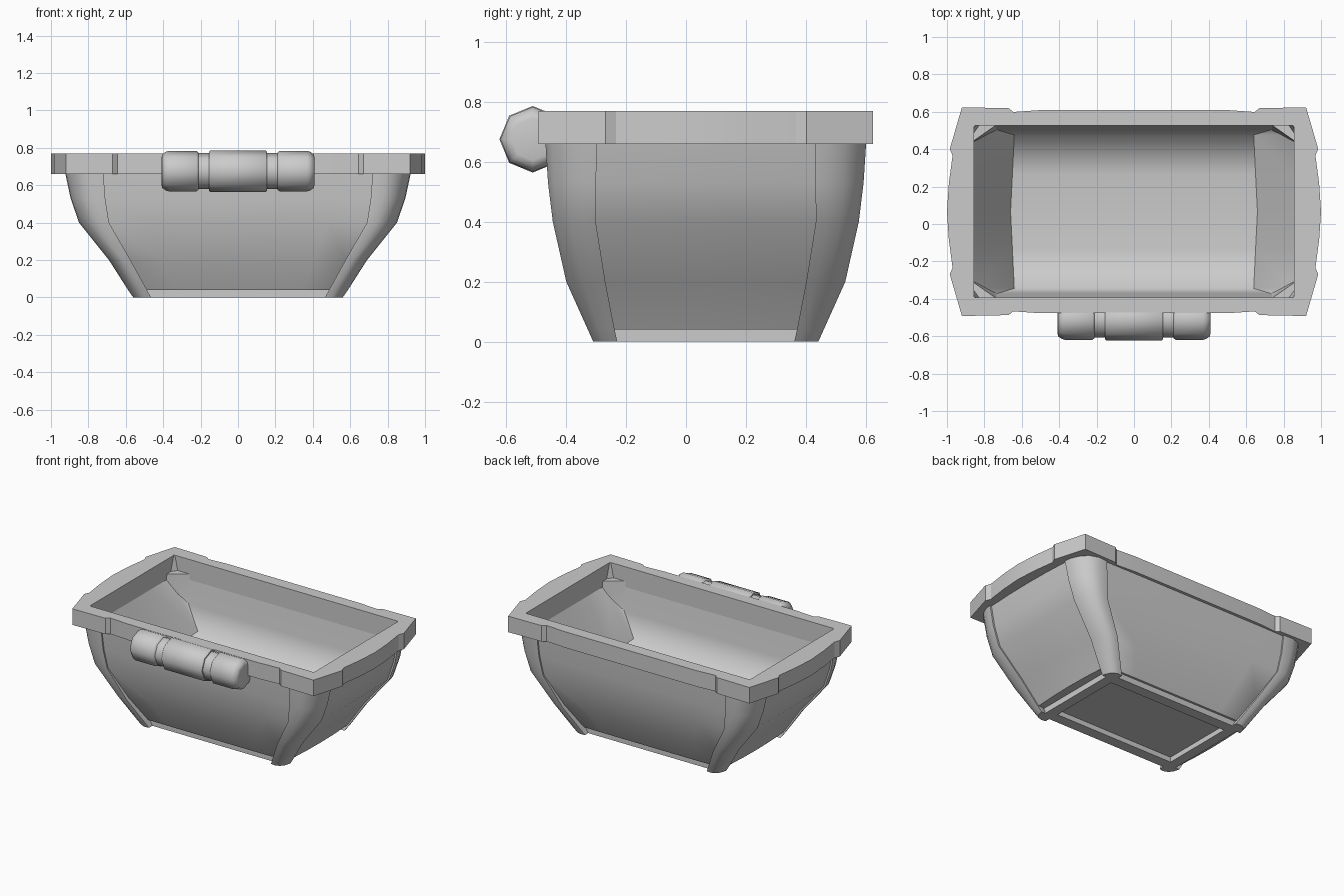
import bpy, bmesh
from math import radians, sin, cos, pi

if "Cube" in bpy.data.objects:
    bpy.data.objects.remove(bpy.data.objects["Cube"])

CY = 0.066  # the tub sits slightly behind the origin because of the handle


def finish(name, bm, angle=35):
    bmesh.ops.recalc_face_normals(bm, faces=bm.faces[:])
    me = bpy.data.meshes.new(name)
    bm.to_mesh(me)
    bm.free()
    ob = bpy.data.objects.new(name, me)
    bpy.context.collection.objects.link(ob)
    bpy.ops.object.select_all(action='DESELECT')
    ob.select_set(True)
    bpy.context.view_layer.objects.active = ob
    bpy.ops.object.shade_smooth_by_angle(angle=radians(angle))
    return ob


def full(quarter):
    """Mirror a quarter outline (x=0 round to y=0) into a closed loop."""
    half = quarter + [(x, -y) for x, y in quarter[-2::-1]]
    return half + [(-x, y) for x, y in half[-2:0:-1]]


def loft(name, rings, caps=(), angle=35):
    """Skin a list of equal-length (x, y, z) loops; caps lists ring indices to fill."""
    bm = bmesh.new()
    vs = [[bm.verts.new(p) for p in r] for r in rings]
    n = len(rings[0])
    for a, b in zip(vs, vs[1:]):
        for i in range(n):
            j = (i + 1) % n
            bm.faces.new((a[i], a[j], b[j], b[i]))
    for c in caps:
        bm.faces.new(vs[c])
    return finish(name, bm, angle)


def at(loop, z):
    return [(x, y + CY, z) for x, y in loop]


def opening(cx, cy):
    """Rectangular opening whose corner is cut between (cx, .46) and (.855, cy)."""
    return full([(0, .46), (.5, .46), (.6, .46), (.67, .46), (cx, .46),
                 (.855, cy), (.855, .30), (.855, .15), (.855, 0)])


# Rim with stepped, bowed outline around a rectangular opening
outer = full([(0, .543), (.5, .543), (.645, .533), (.67, .553), (.92, .558),
              (.985, .335), (.97, .30), (.99, .15), (1, 0)])
loft("rim", [at(opening(.85, .455), .66), at(outer, .66), at(outer, .77),
             at(opening(.85, .455), .77), at(opening(.82, .41), .63)], angle=14)

# Wall levels: z, rib outer x, rib outer y, rib edge on long side, rib edge on end
levels = [(0, .56, .375, .465, .295), (.04, .588, .393, .487, .304),
          (.2, .69, .465, .575, .335), (.4, .85, .51, .69, .367),
          (.53, .895, .526, .71, .366), (.67, .925, .535, .72, .363)]

# Outer wall panels: long sides sink in towards the feet, ends bow outwards
rings = []
for z, X, Y, xe, ye in levels[1:]:
    g = .012 + .034 * max(0, 1 - z / .4)
    rings.append(at(full([(0, Y - g), (xe * .7, Y - g), (xe, Y - g - .002),
                          (X - .012, ye), (X - .003, ye * .5), (X, 0)]), z))
loft("wall_panels", rings, caps=(0,))

# Four rounded corner ribs that run down into feet
for sx, sn in ((-1, "left"), (1, "right")):
    for sy, yn in ((-1, "front"), (1, "back")):
        rings = []
        for z, X, Y, xe, ye in levels:
            w, d = X - xe, Y - ye
            sec = [(xe, Y - .06), (xe, Y - .004), (xe + w * .35, Y), (xe + w * .65, Y - d * .13),
                   (xe + w * .86, Y - d * .42), (X - .004, Y - d * .75), (X, ye), (X - .045, ye)]
            rings.append([(sx * x, sy * y + CY, z) for x, y in sec])
        loft(f"{yn}_{sn}_rib", rings, caps=(0, -1), angle=40)


# Base frame with a shallow recess underneath
def rect(x, y):
    return [(x, y), (x, -y), (-x, -y), (-x, y)]


loft("base", [at(rect(.53, .335), .045), at(rect(.53, .335), 0),
              at(rect(.46, .26), 0), at(rect(.46, .26), .035)], caps=(-1,))

# Inner lining: curved trough running along x
side = [(.82, .46, .63), (.73, .437, .475), (.64, .41, .32), (.65, .2, .30), (.66, 0, .29)]
prof = side + [(x, -y, z) for x, y, z in side[-2::-1]]
bm = bmesh.new()
pairs = [(bm.verts.new((-x, y + CY, z)), bm.verts.new((x, y + CY, z))) for x, y, z in prof]
for a, b in zip(pairs, pairs[1:]):
    bm.faces.new((a[0], a[1], b[1], b[0]))
finish("lining_trough", bm, 80)

# Inner lining: sloping end walls with cut corners
for s, sn in ((-1, "left"), (1, "right")):
    bm = bmesh.new()
    low = [bm.verts.new((s * x, y + CY, z)) for x, y, z in prof]
    top = [bm.verts.new((s * .855, y + CY, .63)) for y in (.41, .2, 0, -.2, -.41)]
    for i in range(4):
        bm.faces.new((low[i + 2], low[i + 3], top[i + 1], top[i]))
    for k, mid, end, t in ((0, 1, 2, 0), (8, 7, 6, 4)):
        bm.faces.new((low[k], low[mid], top[t]))
        bm.faces.new((low[mid], low[end], top[t]))
    finish(f"{sn}_lining_end", bm, 50)

# Handle: eight-sided grip with three barrels and two grooves
half = [(.155, .104), (.148, .111), (0, .111)]
grip = [(.41, .07), (.405, .09), (.385, .104), (.37, .108), (.222, .108), (.212, .10),
        (.21, .096), (.155, .096)] + half
grip = grip + [(-x, r) for x, r in grip[-2::-1]]
rings = [[(x, -.511 + r * cos(k * pi / 4), .675 + r * sin(k * pi / 4)) for k in range(8)]
         for x, r in grip]
loft("handle", rings, caps=(0, -1), angle=46)
